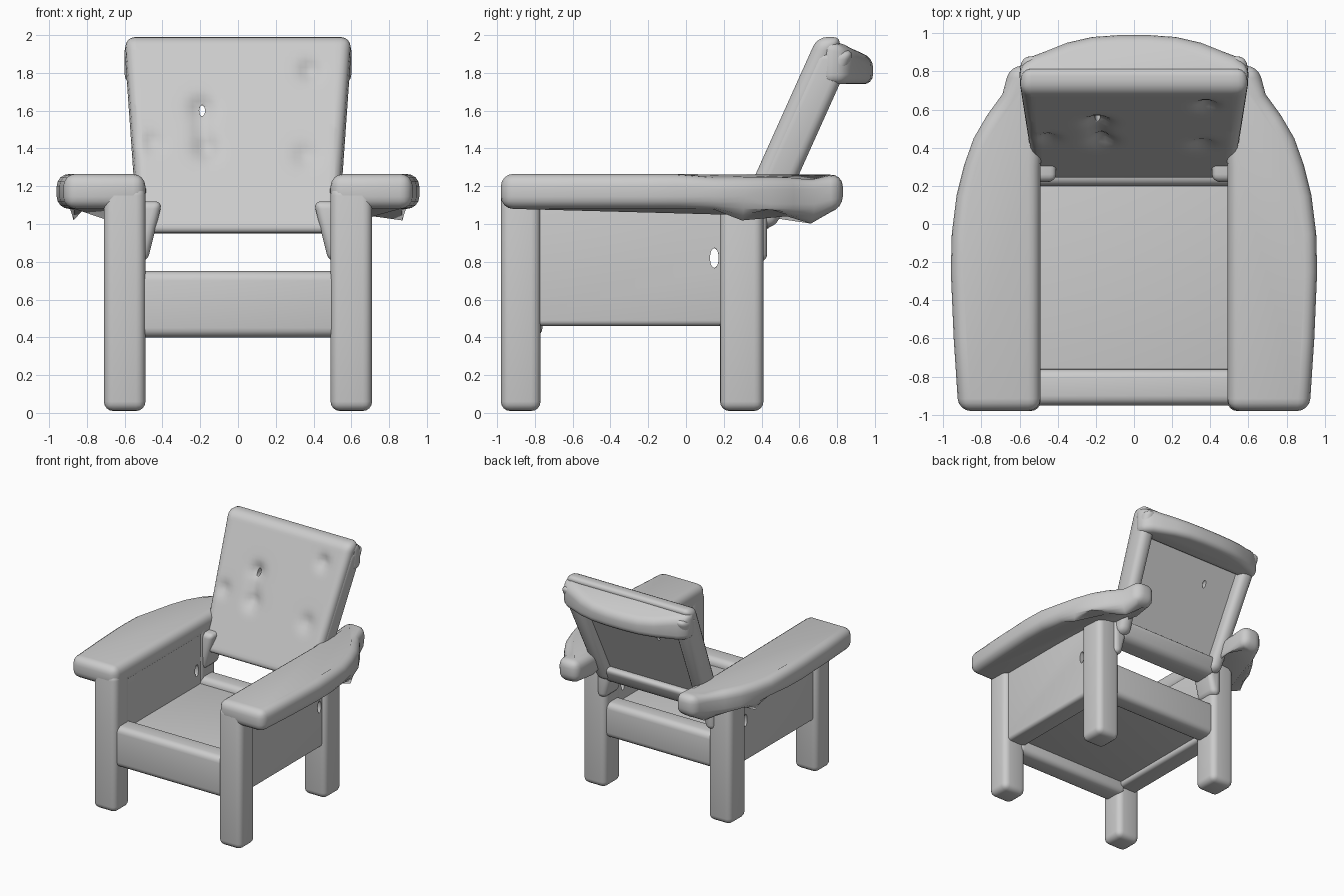
import bpy, bmesh, math
from mathutils import Vector

if "Cube" in bpy.data.objects:
    bpy.data.objects.remove(bpy.data.objects["Cube"])

grey = bpy.data.materials.new("soft grey")
grey.use_nodes = True
grey.diffuse_color = (0.6, 0.6, 0.6, 1)
grey.node_tree.nodes["Principled BSDF"].inputs["Base Color"].default_value = (0.6, 0.6, 0.6, 1)


def finish(name, bm, bevel=0.05, mirror=False, holes=()):
    """Turn a bmesh into a rounded, smooth shaded part."""
    bmesh.ops.recalc_face_normals(bm, faces=bm.faces)
    mesh = bpy.data.meshes.new(name)
    bm.to_mesh(mesh)
    bm.free()
    ob = bpy.data.objects.new(name, mesh)
    bpy.context.collection.objects.link(ob)
    mesh.materials.append(grey)
    bpy.ops.object.select_all(action="DESELECT")
    ob.select_set(True)
    bpy.context.view_layer.objects.active = ob
    if bevel:
        mod = ob.modifiers.new("round", "BEVEL")
        mod.width, mod.segments = bevel, 4
        mod.limit_method, mod.angle_limit = "ANGLE", math.radians(40)
        bpy.ops.object.modifier_apply(modifier=mod.name)
    for cutter in holes:
        mod = ob.modifiers.new("hole", "BOOLEAN")
        mod.operation, mod.object, mod.solver = "DIFFERENCE", cutter, "EXACT"
        bpy.ops.object.modifier_apply(modifier=mod.name)
        bpy.data.objects.remove(cutter)
    if mirror:
        mod = ob.modifiers.new("mirror", "MIRROR")
        mod.use_mirror_merge = False
        bpy.ops.object.modifier_apply(modifier=mod.name)
    bpy.ops.object.shade_smooth_by_angle(angle=math.radians(50))
    return ob


def box_mesh(lo, hi):
    lo, hi = Vector(lo), Vector(hi)
    bm = bmesh.new()
    bmesh.ops.create_cube(bm, size=1)
    for v in bm.verts:
        v.co = (lo + hi) / 2 + v.co * (hi - lo)
    return bm


def box(name, lo, hi, **options):
    return finish(name, box_mesh(lo, hi), **options)


def slab_mesh(outline, z0, z1):
    """Extrude a plan outline upwards."""
    bm = bmesh.new()
    base = bm.faces.new([bm.verts.new((x, y, z0)) for x, y in outline])
    top = bmesh.ops.extrude_face_region(bm, geom=[base])["geom"]
    bmesh.ops.translate(bm, vec=(0, 0, z1 - z0),
                        verts=[g for g in top if isinstance(g, bmesh.types.BMVert)])
    return bm


def hole_cutter(center, radii):
    bm = bmesh.new()
    bmesh.ops.create_uvsphere(bm, u_segments=12, v_segments=8, radius=1)
    for v in bm.verts:
        v.co = Vector(center) + v.co * Vector(radii)
    mesh = bpy.data.meshes.new("hole_cutter")
    bm.to_mesh(mesh)
    bm.free()
    ob = bpy.data.objects.new("hole_cutter", mesh)
    ob.hide_render = True
    bpy.context.collection.objects.link(ob)
    return ob


# Legs and side panels
box("front_legs", (0.49, -0.98, 0.01), (0.71, -0.77, 1.2), mirror=True)
box("rear_legs", (0.49, 0.18, 0.01), (0.71, 0.41, 1.2), mirror=True)
box("side_panels", (0.5, -0.9, 0.46), (0.675, 0.3, 1.15), bevel=0.03, mirror=True,
    holes=[hole_cutter((0.59, 0.15, 0.82), (0.3, 0.025, 0.055))])

# Seat and its aprons
box("seat", (-0.54, -0.9, 0.5), (0.54, 0.35, 0.69), bevel=0.03)
box("front_apron", (-0.56, -0.95, 0.4), (0.56, -0.76, 0.75))
box("rear_apron", (-0.56, 0.2, 0.44), (0.56, 0.38, 0.74))

# Bowed armrests narrowing to a tip behind the back
arm = slab_mesh([(0.49, -0.98), (0.92, -0.98), (0.945, -0.6), (0.96, -0.25), (0.955, -0.05),
                 (0.93, 0.15), (0.89, 0.31), (0.84, 0.45), (0.77, 0.57), (0.69, 0.68),
                 (0.65, 0.83), (0.47, 0.83), (0.47, 0.6), (0.49, 0.3)], 1.08, 1.265)
for v in arm.verts:
    if v.co.z < 1.2 and 0.4 < v.co.y < 0.75:
        v.co.z -= 0.04
    elif v.co.z > 1.2 and 0 < v.co.y < 0.7:
        v.co.z -= 0.015
finish("armrests", arm, bevel=0.065, mirror=True)


# Reclined back: everything leans by the same slope
def lean(bm):
    for v in bm.verts:
        v.co.y += 0.45 * (v.co.z - 1)
        if v.co.z < 1.2:
            v.co.x *= 1 - 0.5 * (1.2 - v.co.z)
    return bm


# Tufted panel with small dents, denser in the middle so the dents are soft
panel = lean(box_mesh((-0.6, 0.25, 0.95), (0.6, 0.385, 1.99)))
ob = finish("back_panel", panel, bevel=0.055)
bm = bmesh.new()
bm.from_mesh(ob.data)
for axis, start, count in (("x", -0.54, 36), ("z", 1.02, 31)):
    normal = Vector((axis == "x", 0, axis == "z"))
    for i in range(count):
        bmesh.ops.bisect_plane(bm, geom=bm.verts[:] + bm.edges[:] + bm.faces[:],
                               plane_co=normal * (start + i * 0.03), plane_no=normal)
dents = [(-0.19, 1.61, 0.06, 0.05), (-0.17, 1.4, 0.06, 0.05), (-0.19, 1.5, 0.05, 0.025),
         (0.38, 1.81, 0.05, 0.04), (-0.45, 1.43, 0.05, 0.03), (0.36, 1.36, 0.06, 0.03)]
for v in bm.verts:
    front = v.co.y - 0.45 * (v.co.z - 1) < 0.3
    if front and abs(v.co.x) < 0.56:
        for x, z, size, depth in dents:
            d2 = (v.co.x - x) ** 2 + (v.co.z - z) ** 2
            v.co.y += depth * math.exp(-d2 / size ** 2)
bpy.data.objects.remove(ob)
finish("back_panel", bm, bevel=0,
       holes=[hole_cutter((-0.19, 0.6, 1.6), (0.016, 0.3, 0.03))])

# Raised frame around the rear of the back
finish("back_side_posts", lean(box_mesh((0.47, 0.28, 0.98), (0.6, 0.48, 1.92))), mirror=True)
finish("back_lower_rail", lean(box_mesh((-0.55, 0.27, 0.95), (0.55, 0.45, 1.1))))

# Bowed head rail sloping down towards the rear
arc = [(0.6, 0.83), (0.53, 0.88), (0.45, 0.91), (0.35, 0.95), (0.22, 0.98), (0.08, 0.99)]
arc += [(-x, y) for x, y in reversed(arc)]
rail = slab_mesh([(-0.6, 0.72), (0.6, 0.72)] + arc, 1.74, 1.985)
for v in rail.verts:
    if v.co.z > 1.8:
        v.co.z -= 0.45 * max(0, v.co.y - 0.76)
finish("head_rail", rail, bevel=0.05)

# Blended joints between the back and the rear legs
joint = box_mesh((0.4, 0.22, 0.8), (0.56, 0.43, 1.12))
for v in joint.verts:
    if v.co.z < 0.9 and v.co.x < 0.5:
        v.co.x += 0.08
finish("back_joints", joint, mirror=True)
